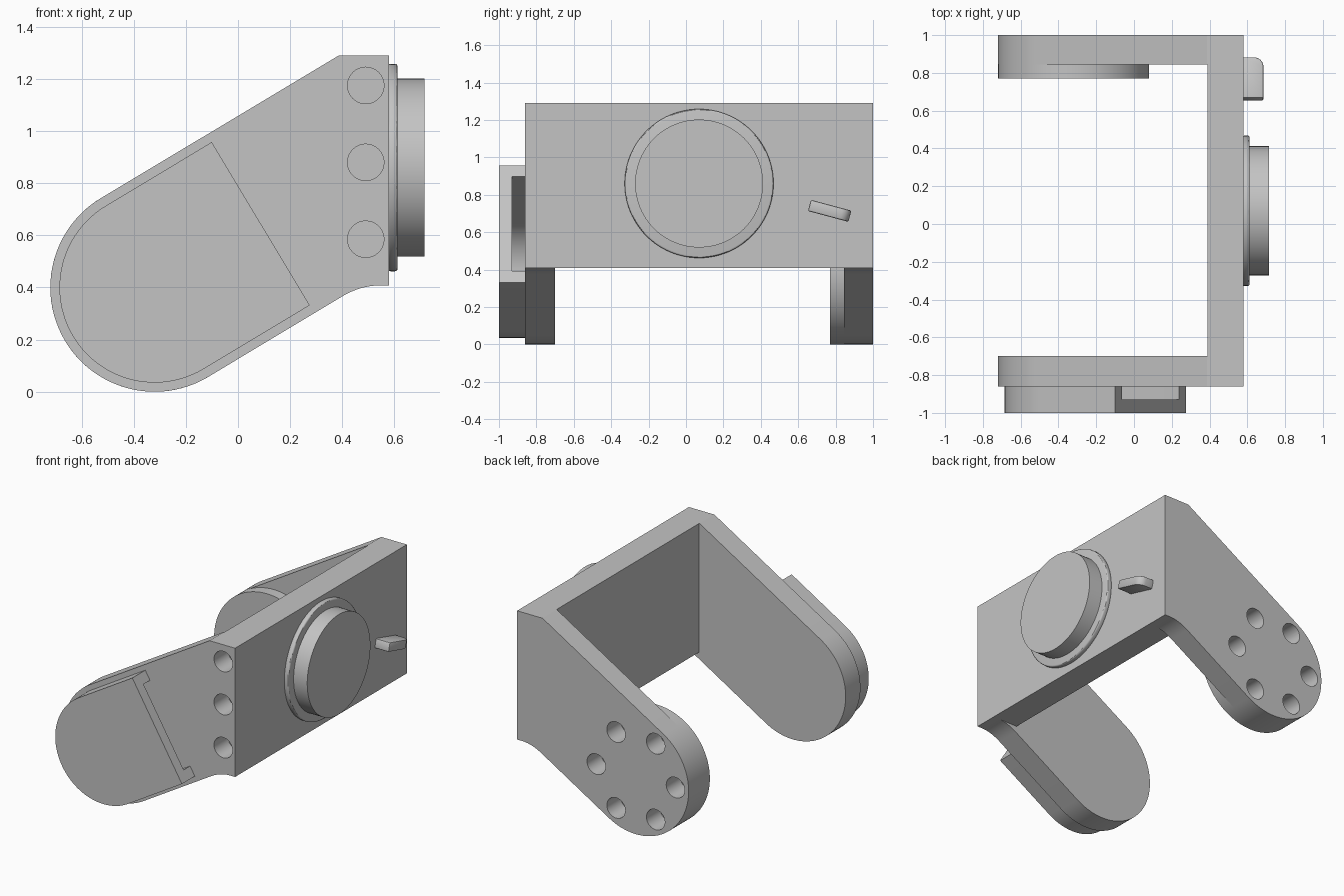
import bpy, bmesh
from math import sin, cos, radians, pi
from mathutils import Vector

cube = bpy.data.objects.get("Cube")
if cube:
    bpy.data.objects.remove(cube, do_unlink=True)

grey = bpy.data.materials.new("plain grey")
grey.use_nodes = True
grey.diffuse_color = (0.55, 0.55, 0.55, 1)
grey.node_tree.nodes["Principled BSDF"].inputs["Base Color"].default_value = (0.55, 0.55, 0.55, 1)

TILT = radians(31)                 # slope of the arms
PIVOT = Vector((-0.32, 0.40))      # centre of the rounded arm ends (x, z)
ALONG = Vector((cos(TILT), sin(TILT)))
ACROSS = Vector((-sin(TILT), cos(TILT)))
FRONT, BACK = -0.86, 1.0
BOTTOM, TOP, OUTER = 0.408, 1.29, 0.58


def prism(name, points, y0, y1):
    """Extrude an (x, z) outline from y0 to y1."""
    bm = bmesh.new()
    face = bm.faces.new([bm.verts.new((p[0], y0, p[1])) for p in points])
    out = bmesh.ops.extrude_face_region(bm, geom=[face])
    moved = [v for v in out["geom"] if isinstance(v, bmesh.types.BMVert)]
    bmesh.ops.translate(bm, verts=moved, vec=(0, y1 - y0, 0))
    bmesh.ops.recalc_face_normals(bm, faces=bm.faces)
    mesh = bpy.data.meshes.new(name)
    bm.to_mesh(mesh)
    bm.free()
    mesh.materials.append(grey)
    obj = bpy.data.objects.new(name, mesh)
    bpy.context.collection.objects.link(obj)
    return obj


def arc(centre, radius, start, end, steps=48):
    return [Vector(centre) + radius * Vector((cos(a), sin(a)))
            for a in (start + (end - start) * i / steps for i in range(steps + 1))]


def disc(name, centre, radius, y0, y1, steps=64):
    return prism(name, arc(centre, radius, 0, 2 * pi, steps)[:-1], y0, y1)


def round_end(radius):
    return arc(PIVOT, radius, TILT + pi / 2, TILT + 3 * pi / 2)


def tongue(radius, length):
    """Half-round outline with a straight cut across the arm."""
    return round_end(radius) + [PIVOT + ALONG * length - ACROSS * radius,
                                PIVOT + ALONG * length + ACROSS * radius]


def activate(obj):
    bpy.ops.object.select_all(action="DESELECT")
    obj.select_set(True)
    bpy.context.view_layer.objects.active = obj


def cut(obj, cutter):
    mod = obj.modifiers.new("cut", "BOOLEAN")
    mod.operation, mod.solver, mod.object = "DIFFERENCE", "EXACT", cutter
    activate(obj)
    bpy.ops.object.modifier_apply(modifier=mod.name)
    bpy.data.objects.remove(cutter, do_unlink=True)


def bevel(obj, width, segments):
    mod = obj.modifiers.new("bevel", "BEVEL")
    mod.width, mod.segments, mod.limit_method = width, segments, "ANGLE"
    activate(obj)
    bpy.ops.object.modifier_apply(modifier=mod.name)


# U-shaped bracket: side outline with a filleted underside, hollowed between the arms
rim = round_end(0.40)
corner = rim[-1] + ALONG * ((BOTTOM - rim[-1].y) / ALONG.y)
start, stop = corner - ALONG * 0.085, corner + Vector((0.075, 0))
fillet = [start * (1 - t) ** 2 + corner * 2 * t * (1 - t) + stop * t * t
          for t in (i / 10 for i in range(11))]
bracket = prism("bracket", rim + fillet + [(OUTER, BOTTOM), (OUTER, TOP), (0.387, TOP)], FRONT, BACK)
cut(bracket, prism("gap_cutter", [(-1, -1), (1, -1), (1, BOTTOM), (0.39, BOTTOM), (0.39, 2), (-1, 2)],
                   -0.70, 0.845))

# Blind screw holes: a column on the front, a ring on the back arm
for z in (0.585, 0.88, 1.175):
    cut(bracket, disc("hole_cutter", (0.49, z), 0.07, FRONT - 0.1, FRONT + 0.15, 32))
for i in range(6):
    spot = PIVOT + 0.30 * Vector((cos(i * pi / 3), sin(i * pi / 3)))
    cut(bracket, disc("hole_cutter", spot, 0.07, BACK - 0.15, BACK + 0.1, 32))

# Round boss inside the back arm
boss = disc("back_arm_boss", PIVOT, 0.40, 0.77, 0.846, 96)

# Hollow cover on the front arm, open at its straight end
cover = prism("front_arm_cover", tongue(0.365, 0.475), -1.0, FRONT)
cut(cover, prism("pocket_cutter", tongue(0.295, 0.6), -0.93, FRONT + 0.1))

# Round flange and knob on the outer wall
turned = []
for name, radius, x0, x1 in (("knob_flange", 0.398, 0.575, 0.612), ("knob", 0.342, 0.60, 0.715)):
    part = disc(name, (0, 0), radius, -x1, -x0, 96)
    part.rotation_euler = (0, 0, pi / 2)
    part.location = (0, 0.07, 0.86)
    turned.append(part)
bevel(turned[0], 0.01, 3)

# Small tilted lever with one rounded corner
half = 0.112
lever = prism("lever", [(-0.02, -half), (0.105, -half)]
              + arc((0.055, half - 0.05), 0.05, 0, pi / 2, 10) + [(-0.02, half)], -0.031, 0.031)
bevel(lever, 0.008, 2)
lever.rotation_euler = (radians(-105), 0, 0)
lever.location = (OUTER, 0.768, 0.714)

# Smooth the curved walls, keep edges crisp
for obj in (bracket, boss, cover, lever, *turned):
    activate(obj)
    bpy.ops.object.shade_smooth_by_angle(angle=radians(30))
